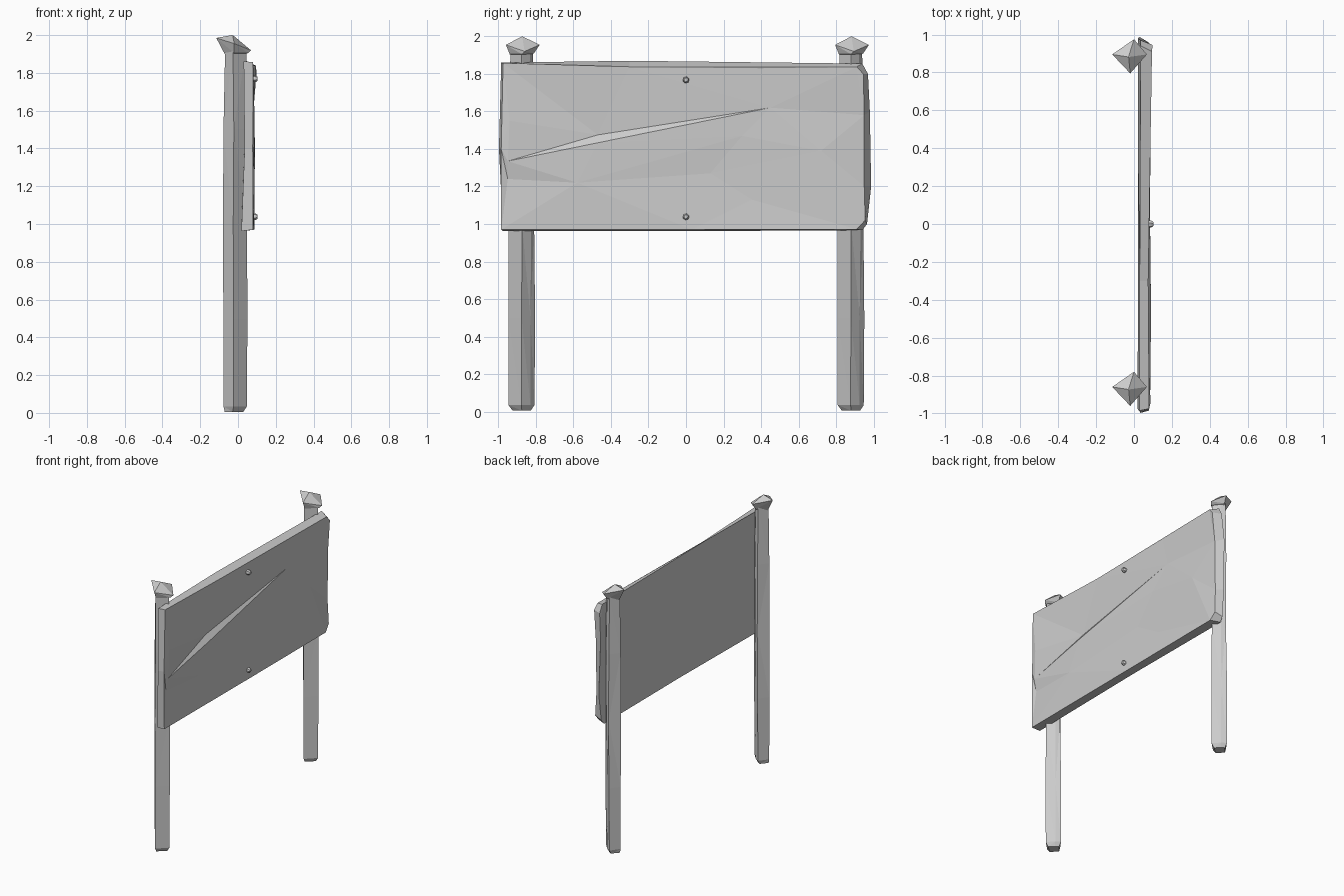
import bpy, bmesh, math, random
from mathutils import Vector
from mathutils.geometry import delaunay_2d_cdt

if "Cube" in bpy.data.objects:
    bpy.data.objects.remove(bpy.data.objects["Cube"])

random.seed(4)


def make_object(name, bm):
    bmesh.ops.recalc_face_normals(bm, faces=bm.faces[:])
    mesh = bpy.data.meshes.new(name)
    bm.to_mesh(mesh)
    bm.free()
    obj = bpy.data.objects.new(name, mesh)
    bpy.context.collection.objects.link(obj)
    return obj


def loft(name, rings, y=0):
    """Skin rings of equal point count and cap both ends."""
    bm = bmesh.new()
    rows = [[bm.verts.new((p[0], p[1] + y, p[2])) for p in r] for r in rings]
    for a, b in zip(rows, rows[1:]):
        for i in range(len(a)):
            j = (i + 1) % len(a)
            bm.faces.new((a[i], a[j], b[j], b[i]))
    bm.faces.new(rows[0])
    bm.faces.new(rows[-1])
    bmesh.ops.triangulate(bm, faces=bm.faces[:])
    return make_object(name, bm)


# Post cross-section: a square turned 45 degrees with one chipped corner
section = [(0.05, 0), (0.005, 0.048), (-0.025, 0.068), (-0.08, 0), (-0.025, -0.07)]
post_rings = [[(x * 0.75 - 0.01, y * 0.7, 0.005) for x, y in section]]
for z in (0.035, 0.5, 1.0, 1.5, 1.93):
    k = 0.88 if z > 1.9 else 1
    post_rings.append([(x * k + random.uniform(-0.005, 0.004),
                        y * k + random.uniform(-0.003, 0.003), z) for x, y in section])

# Tilted pyramid cap: narrow base, wide rim, apex
cap_rings = [
    [(0.055, 0, 1.905), (-0.01, 0.065, 1.91), (-0.06, 0, 1.88), (-0.02, -0.065, 1.905)],
    [(0.068, 0.015, 1.92), (0.0, 0.095, 1.955), (-0.115, 0.015, 1.985), (-0.02, -0.085, 1.955)],
    [(-0.025, 0.002, 1.998), (-0.028, 0.005, 1.999), (-0.032, 0.002, 2.0), (-0.028, -0.001, 1.999)],
]
for side, y in (("left", -0.875), ("right", 0.88)):
    loft(side + "_post", post_rings, y)
    loft(side + "_post_cap", cap_rings, y)


# Board: matching front and back outlines (x, y, z), counter-clockwise
front = [(0.08, -0.985, 0.97), (0.085, 0.03, 0.97), (0.088, 0.91, 0.972), (0.082, 0.955, 1.02),
         (0.075, 0.95, 1.2), (0.08, 0.95, 1.58), (0.098, 0.945, 1.8), (0.095, 0.91, 1.838),
         (0.075, -0.3, 1.838), (0.08, -0.975, 1.858), (0.078, -0.985, 1.4)]
back = [(0.018, -0.975, 0.962), (0.03, 0.03, 0.962), (0.02, 0.94, 0.967), (0.025, 0.965, 1.0),
        (0.03, 0.987, 1.2), (0.02, 0.98, 1.6), (0.035, 0.97, 1.8), (0.035, 0.94, 1.855),
        (0.03, -0.3, 1.87), (0.03, -0.985, 1.86), (0.035, -0.997, 1.4)]
# Carved facets; the first four points form the long crack
carving = [(0.085, -0.95, 1.335), (0.09, -0.47, 1.433), (0.08, 0.45, 1.62), (0.06, -0.47, 1.475),
           (0.088, -0.94, 1.55), (0.07, -0.95, 1.24), (0.088, -0.58, 1.22), (0.082, 0.3, 1.47),
           (0.075, 0.13, 1.27), (0.088, 0.72, 1.39), (0.078, 0.35, 1.13), (0.084, 0.4, 1.83)]
back_dents = [(0.035, -0.5, 1.5), (0.022, 0.3, 1.6), (0.034, 0.4, 1.2), (0.022, -0.3, 1.15)]


def fill(bm, ring_verts, inner, creases=()):
    """Triangulate an outline with its inner relief points."""
    n = len(ring_verts)
    verts = ring_verts + [bm.verts.new(p) for p in inner]
    flat = [Vector((v.co.y, v.co.z)) for v in verts]
    edges = [(i, (i + 1) % n) for i in range(n)] + [(a + n, b + n) for a, b in creases]
    _, _, faces, origin, _, _ = delaunay_2d_cdt(flat, edges, [], 1, 1e-5)
    for f in faces:
        bm.faces.new([verts[origin[i][0]] for i in f])


bm = bmesh.new()
fv = [bm.verts.new(p) for p in front]
bv = [bm.verts.new(p) for p in back]
fill(bm, fv, carving, [(0, 1), (1, 2), (0, 3), (3, 2), (4, 3), (5, 6), (6, 7), (8, 9)])
fill(bm, bv, back_dents)
for i in range(len(fv)):
    j = (i + 1) % len(fv)
    bm.faces.new((fv[i], fv[j], bv[j], bv[i]))
make_object("sign_board", bm)

# Nails at the four board corners
for row, z in (("lower", 1.038), ("upper", 1.768)):
    for side, y in (("left", -0.88), ("right", 0.88)):
        rings = [[(x, r * math.cos(a), z + r * math.sin(a))
                  for a in (math.tau * i / 6 + 0.3 for i in range(6))]
                 for x, r in ((0.06, 0.018), (0.092, 0.018), (0.104, 0.011))]
        loft(f"{row}_{side}_nail", rings)
